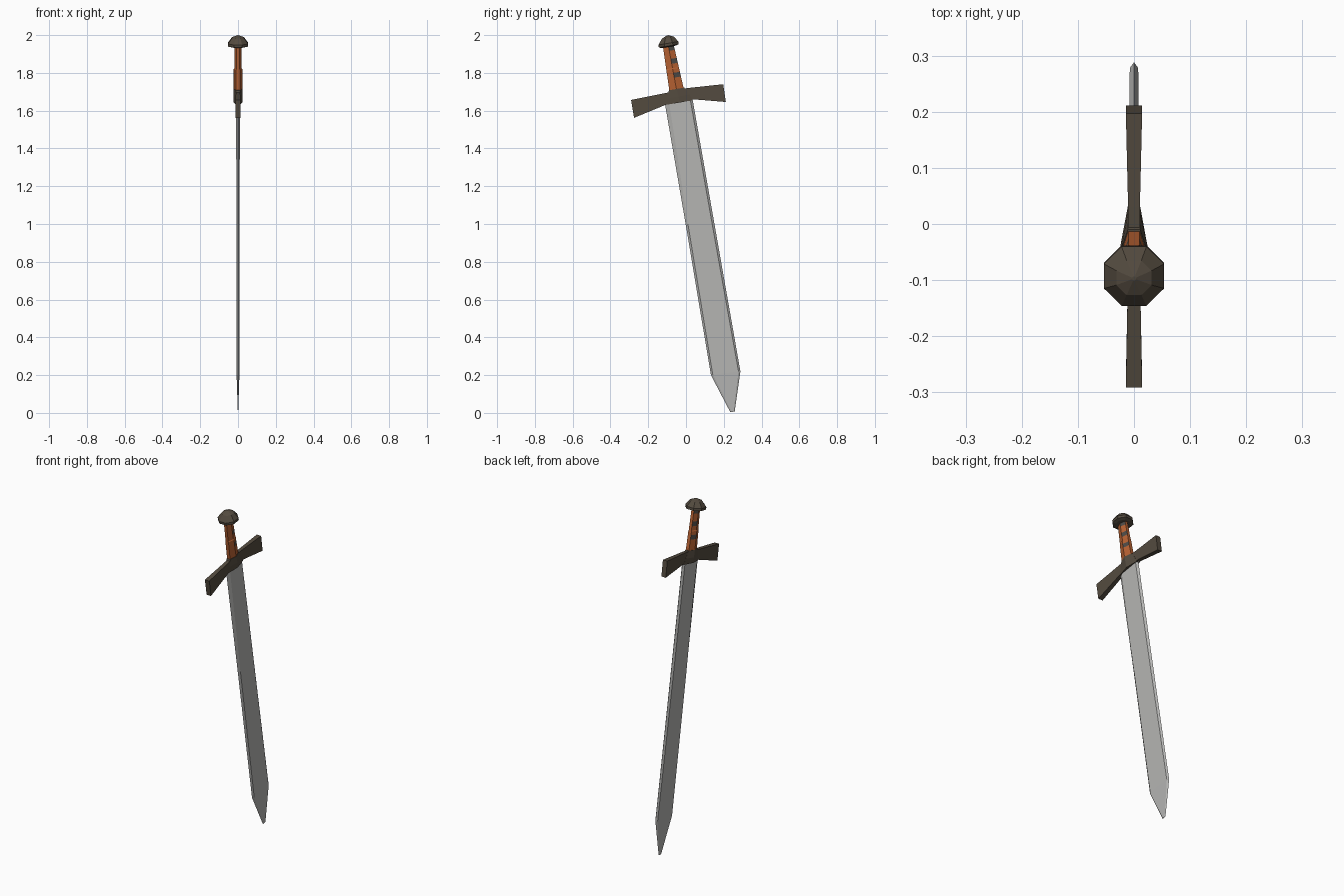
import bpy, bmesh, math

if "Cube" in bpy.data.objects:
    bpy.data.objects.remove(bpy.data.objects["Cube"])

TILT = 0.17  # lean of the whole sword around x


def material(name, rgb):
    m = bpy.data.materials.new(name)
    m.diffuse_color = (*rgb, 1)
    m.use_nodes = True
    m.node_tree.nodes["Principled BSDF"].inputs["Base Color"].default_value = m.diffuse_color
    return m


STEEL = material("steel grey", (0.46, 0.46, 0.45))
IRON = material("dark iron", (0.088, 0.070, 0.050))
LEATHER = material("orange leather", (0.47, 0.12, 0.032))
WRAP = material("dark wrap", (0.075, 0.070, 0.062))


def loft(name, rings, mats, rule=None):
    """Skin a list of equal-length rings, capped at both ends."""
    bm = bmesh.new()
    vs = [[bm.verts.new(p) for p in r] for r in rings]
    n = len(vs[0])
    for i in range(len(vs) - 1):
        for j in range(n):
            k = (j + 1) % n
            f = bm.faces.new((vs[i][j], vs[i][k], vs[i + 1][k], vs[i + 1][j]))
            if rule:
                f.material_index = rule(i, j)
    bm.faces.new(vs[0])
    bm.faces.new(vs[-1])
    bmesh.ops.recalc_face_normals(bm, faces=bm.faces)
    me = bpy.data.meshes.new(name)
    bm.to_mesh(me)
    bm.free()
    for m in mats:
        me.materials.append(m)
    ob = bpy.data.objects.new(name, me)
    bpy.context.collection.objects.link(ob)
    return ob


def tilted(cy, cz, pts):
    """Place flat (x, depth) points on a plane leaning with the sword."""
    return [(x, cy + v * math.cos(TILT), cz + v * math.sin(TILT)) for x, v in pts]


def hexagon(w, d):
    f = 0.45 * w
    return [(-f, -d), (f, -d), (w, 0), (f, d), (-f, d), (-w, 0)]


# Blade: flat six-sided section with ground edges, closing to a blunt tip
def blade_ring(yl, zl, yr, zr, t, bl, br):
    def at(s):
        return yl + (yr - yl) * s, zl + (zr - zl) * s
    w = yr - yl
    a, b = at(bl / w), at(1 - br / w)
    return [(0, yl, zl), (t, *a), (t, *b), (0, yr, zr), (-t, *b), (-t, *a)]


loft("blade", [
    blade_ring(-0.112, 1.640, 0.033, 1.670, 0.0095, 0.022, 0.012),
    blade_ring(-0.002, 1.000, 0.148, 1.015, 0.0090, 0.012, 0.012),
    blade_ring(0.132, 0.200, 0.288, 0.220, 0.0075, 0.010, 0.010),
    blade_ring(0.235, 0.003, 0.258, 0.008, 0.0010, 0.006, 0.006),
], [STEEL])

# Crossguard: flared arms, sections are top y,z then bottom y,z, half width
guard = [
    (-0.291, 1.657, -0.275, 1.562, 0.0145),
    (-0.100, 1.695, -0.105, 1.632, 0.0110),
    (-0.030, 1.715, -0.030, 1.645, 0.0105),
    (0.030, 1.722, 0.040, 1.660, 0.0105),
    (0.197, 1.740, 0.211, 1.646, 0.0145),
]
loft("crossguard", [[(-t, a, b), (t, a, b), (t, c, d), (-t, c, d)]
                    for a, b, c, d, t in guard], [IRON])

# Collar where the grip meets the guard
loft("collar", [
    tilted(-0.034, 1.643, hexagon(0.023, 0.070)),
    tilted(-0.040, 1.675, hexagon(0.0245, 0.060)),
    tilted(-0.050, 1.715, hexagon(0.024, 0.041)),
], [IRON])

# Grip: rings at each wrap edge, wrap marks sit on the two rear diagonal faces
grip_z = [1.70, 1.775, 1.80, 1.82, 1.825, 1.848, 1.874, 1.917, 1.942, 1.96]
rings = []
for z in grip_z:
    s = (z - 1.70) / 0.26
    w = 0.0225 if z < 1.822 else 0.019
    rings.append(tilted(-0.048 - 0.187 * (z - 1.70), z,
                        hexagon(w, 0.039 - 0.011 * s)))
loft("grip", rings, [LEATHER, WRAP],
     lambda i, j: 1 if i in (1, 5, 7) and j in (2, 3, 4) and j != 3 else 0)


# Pommel: faceted octagonal dome
def octagon(r):
    return [(r * math.cos(math.radians(22.5 + 45 * k)),
             r * math.sin(math.radians(22.5 + 45 * k))) for k in range(8)]


loft("pommel", [
    tilted(-0.090, 1.938, octagon(0.040)),
    tilted(-0.091, 1.943, octagon(0.058)),
    tilted(-0.093, 1.957, octagon(0.058)),
    tilted(-0.096, 1.987, octagon(0.034)),
    tilted(-0.097, 1.999, octagon(0.004)),
], [IRON])
